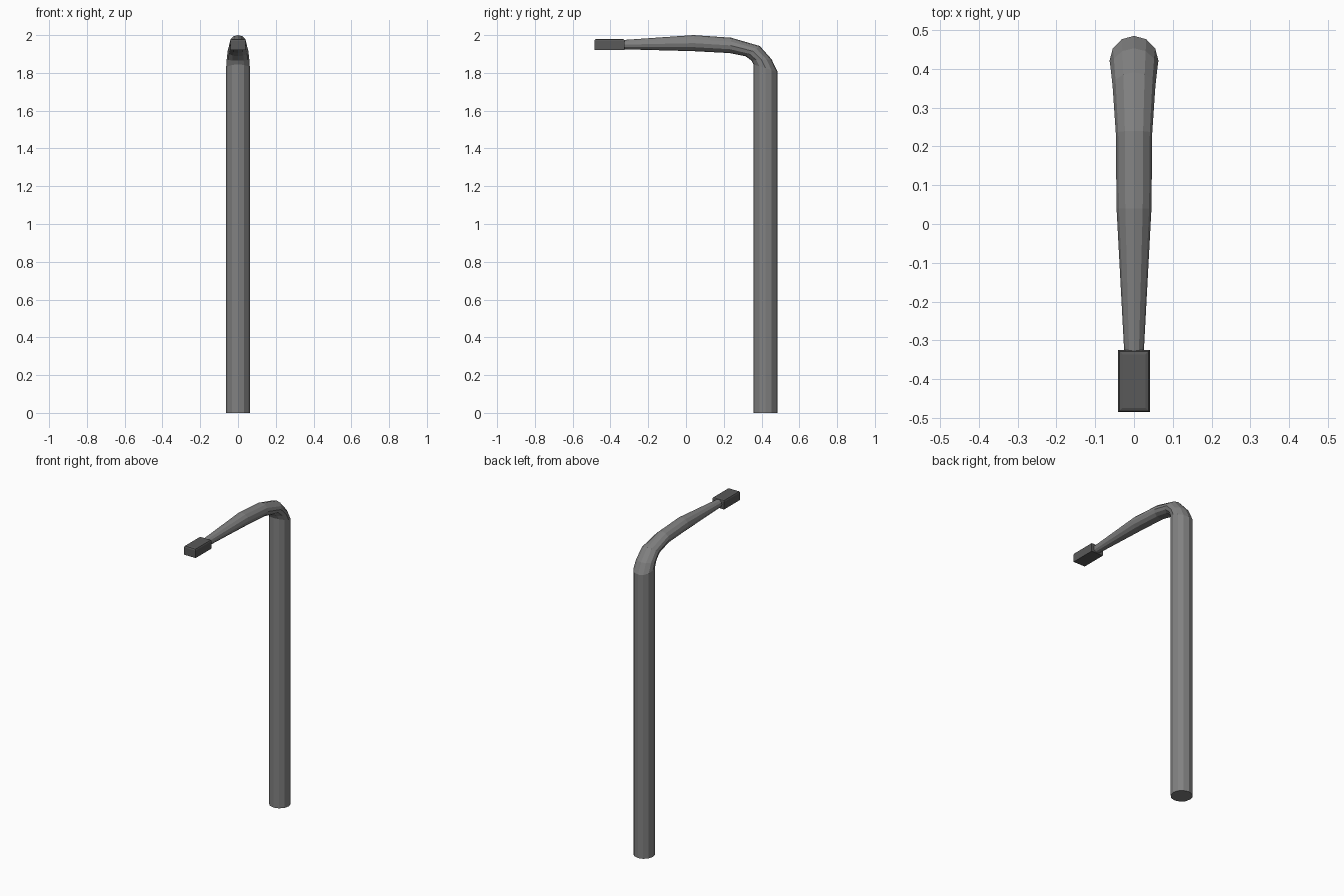
import bpy, bmesh, math
from mathutils import Vector

if "Cube" in bpy.data.objects:
    bpy.data.objects.remove(bpy.data.objects["Cube"])

SIDES = 12


def finish(name, bm, grey):
    """Turn a bmesh into a named object with a flat grey colour."""
    bmesh.ops.recalc_face_normals(bm, faces=bm.faces)
    mesh = bpy.data.meshes.new(name)
    bm.to_mesh(mesh)
    bm.free()
    mat = bpy.data.materials.new(name + "_grey")
    mat.diffuse_color = (grey, grey, grey, 1)
    mat.use_nodes = True
    mat.node_tree.nodes["Principled BSDF"].inputs["Base Color"].default_value = mat.diffuse_color
    mesh.materials.append(mat)
    obj = bpy.data.objects.new(name, mesh)
    bpy.context.collection.objects.link(obj)


def sweep(rings):
    """Tube lofted through rings: (outer y, z), (inner y, z), half width in x."""
    bm = bmesh.new()
    loops = []
    for outer, inner, half in rings:
        a, b = Vector((0, *outer)), Vector((0, *inner))
        mid, arm = (a + b) / 2, (a - b) / 2
        loop = []
        for i in range(SIDES):
            t = 2 * math.pi * i / SIDES
            loop.append(bm.verts.new(mid + arm * math.cos(t) + Vector((half * math.sin(t), 0, 0))))
        loops.append(loop)
    for lo, hi in zip(loops, loops[1:]):
        for i in range(SIDES):
            j = (i + 1) % SIDES
            bm.faces.new((lo[i], lo[j], hi[j], hi[i]))
    bm.faces.new(loops[0])
    bm.faces.new(loops[-1])
    return bm


# Upright pole bending into a tapering arm
finish("pole_and_arm", sweep([
    ((0.485, 0.0), (0.357, 0.0), 0.063),
    ((0.485, 1.805), (0.357, 1.845), 0.063),
    ((0.453, 1.872), (0.346, 1.866), 0.060),
    ((0.391, 1.942), (0.315, 1.888), 0.055),
    ((0.24, 1.986), (0.23, 1.905), 0.047),
    ((0.04, 2.0), (0.04, 1.915), 0.045),
    ((-0.335, 1.974), (-0.335, 1.925), 0.025),
]), 0.22)

# Flat lamp head: slim box, front and sides chamfered along the top
bm = bmesh.new()
bmesh.ops.create_cube(bm, size=1)
for v in bm.verts:
    v.co = Vector((v.co.x * 0.082, v.co.y * 0.16 - 0.405, v.co.z * 0.058 + 1.951))
top = [e for e in bm.edges if all(v.co.z > 1.951 for v in e.verts)]
bmesh.ops.bevel(bm, geom=top, offset=0.011, segments=2, profile=0.5, affect='EDGES')
finish("lamp_head", bm, 0.1)
